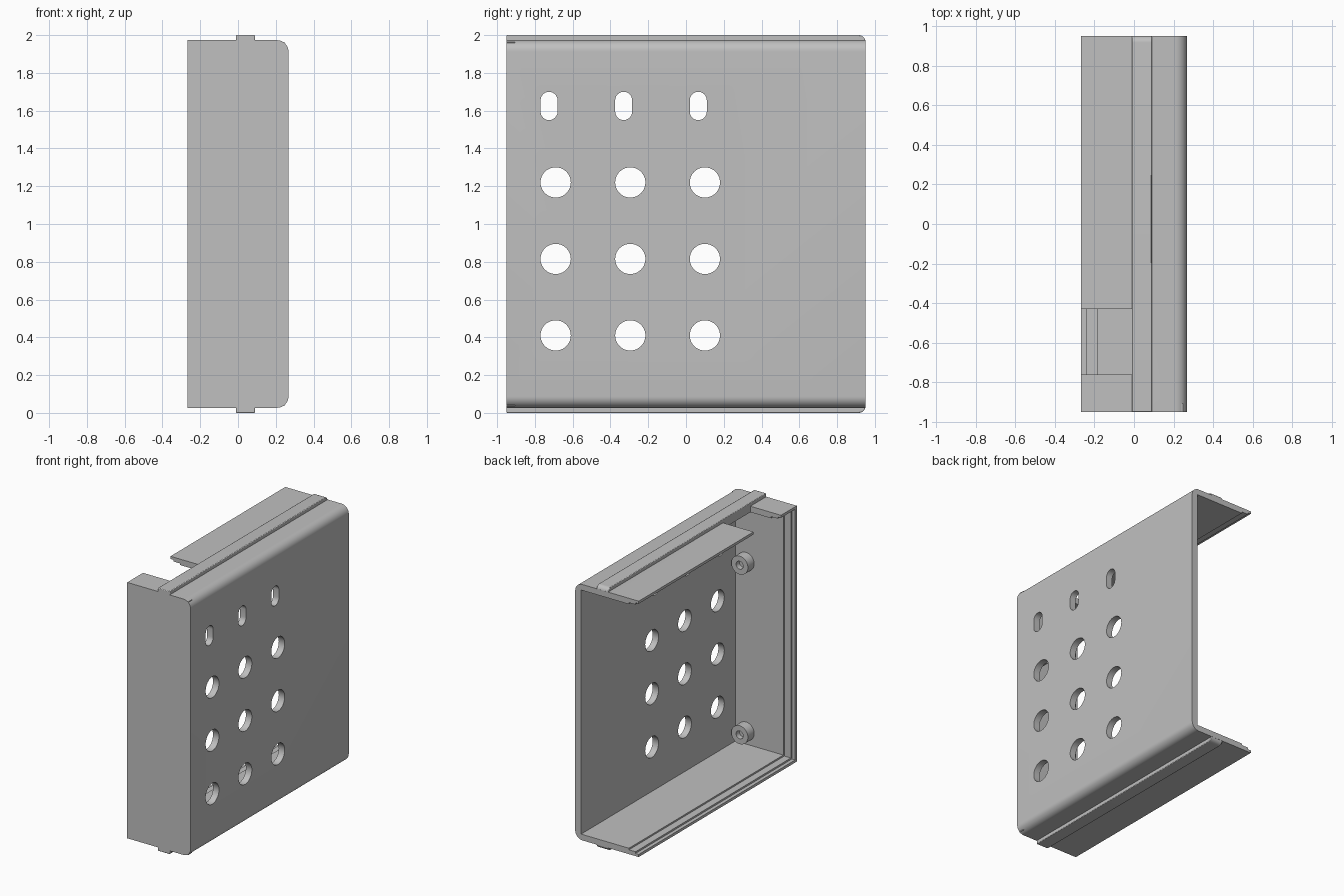
import bpy, bmesh, math
from mathutils import Vector

old = bpy.data.objects.get("Cube")
if old:
    bpy.data.objects.remove(old)

grey = bpy.data.materials.new("light_grey")
grey.use_nodes = True
colour = (0.527, 0.527, 0.527, 1)
grey.diffuse_color = colour
grey.node_tree.nodes["Principled BSDF"].inputs["Base Color"].default_value = colour

X, Y, TOP = 0.267, 0.95, 1.973   # half depth, half width, top of shell
WALL = 0.045


def prism(name, points, axis, start, end):
    """Extrude a 2D outline along x, y or z; the outline uses the other two axes in order."""
    def place(p, t):
        c = list(p)
        c.insert("xyz".index(axis), t)
        return Vector(c)
    bm = bmesh.new()
    face = bm.faces.new([bm.verts.new(place(p, start)) for p in points])
    moved = bmesh.ops.extrude_face_region(bm, geom=[face])["geom"]
    bmesh.ops.translate(bm, verts=[v for v in moved if isinstance(v, bmesh.types.BMVert)],
                        vec=place((0, 0), end - start))
    bmesh.ops.recalc_face_normals(bm, faces=bm.faces)
    mesh = bpy.data.meshes.new(name)
    bm.to_mesh(mesh)
    bm.free()
    mesh.materials.append(grey)
    ob = bpy.data.objects.new(name, mesh)
    bpy.context.collection.objects.link(ob)
    return ob


def arc(cx, cy, r, a, b, n):
    angles = [math.radians(a + (b - a) * i / n) for i in range(n + 1)]
    return [(cx + r * math.cos(t), cy + r * math.sin(t)) for t in angles]


def circle(cx, cy, r, n=40):
    return arc(cx, cy, r, 0, 360, n)[:-1]


def rect(x0, y0, x1, y1):
    return [(x0, y0), (x1, y0), (x1, y1), (x0, y1)]


def flip(points):
    return [(u, 2 - v) for u, v in reversed(points)]


def activate(ob):
    bpy.ops.object.select_all(action='DESELECT')
    bpy.context.view_layer.objects.active = ob
    ob.select_set(True)


def combine(ob, other, operation):
    mod = ob.modifiers.new("combine", 'BOOLEAN')
    mod.operation, mod.solver, mod.object = operation, 'EXACT', other
    activate(ob)
    bpy.ops.object.modifier_apply(modifier=mod.name)
    bpy.data.objects.remove(other)


def smooth(ob):
    activate(ob)
    bpy.ops.object.shade_smooth_by_angle(angle=math.radians(30))


# Channel shell: rounded outer corners, stepped lips on the open edges
outer = [(-X, TOP)] + arc(X - 0.06, TOP - 0.06, 0.06, 90, 0, 10)
inner = [(X - 0.05, TOP - WALL), (-0.185, TOP - WALL), (-0.185, TOP - 0.033),
         (-0.24, TOP - 0.033), (-0.24, TOP - 0.02), (-X, TOP - 0.02)]
shell = prism("shell", outer + flip(outer) + flip(inner) + inner, "y", -Y, Y)

# Front wall with the same stepped lip
front = [(-X, -Y), (X - 0.02, -Y), (X - 0.02, -Y + WALL), (-0.185, -Y + WALL),
         (-0.185, -Y + 0.033), (-0.24, -Y + 0.033), (-0.24, -Y + 0.02), (-X, -Y + 0.02)]
combine(shell, prism("front_wall", front, "z", 2 - TOP + 0.01, TOP - 0.01), 'UNION')

# Notch in the top edge
combine(shell, prism("notch", rect(-0.4, -0.76, -0.01, -0.43), "z", 1.85, 2.1), 'DIFFERENCE')

# Grid of round holes with a row of slots above
for column in range(3):
    y = -0.69 + 0.395 * column
    for row in range(3):
        hole = prism("hole", circle(y, 0.41 + 0.405 * row, 0.08), "x", 0.1, 0.4)
        combine(shell, hole, 'DIFFERENCE')
    outline = (arc(y - 0.035, 1.655, 0.045, 0, 180, 12)
               + arc(y - 0.035, 1.595, 0.045, 180, 360, 12))
    combine(shell, prism("slot", outline, "x", 0.1, 0.4), 'DIFFERENCE')
smooth(shell)

# Rails along the top and bottom, rounded at the back end
rail = [(-Y, 1.96), (-Y, 2.0)] + arc(Y - 0.035, 1.965, 0.035, 90, 0, 8) + [(Y, 1.96)]
for name, outline in (("top_rail", rail), ("bottom_rail", flip(rail))):
    ob = prism(name, outline, "x", -0.01, 0.09)
    bevel = ob.modifiers.new("soft_edges", 'BEVEL')
    bevel.width, bevel.segments = 0.008, 2
    smooth(ob)

# Round bosses on the inside of the front wall
for name, z in (("upper_boss", 1.46), ("lower_boss", 0.17)):
    ob = prism(name, circle(0.13, z, 0.07), "y", -Y + 0.03, -Y + 0.12)
    combine(ob, prism("boss_hole", circle(0.13, z, 0.03), "y", -Y + 0.08, -Y + 0.2), 'DIFFERENCE')
    smooth(ob)
